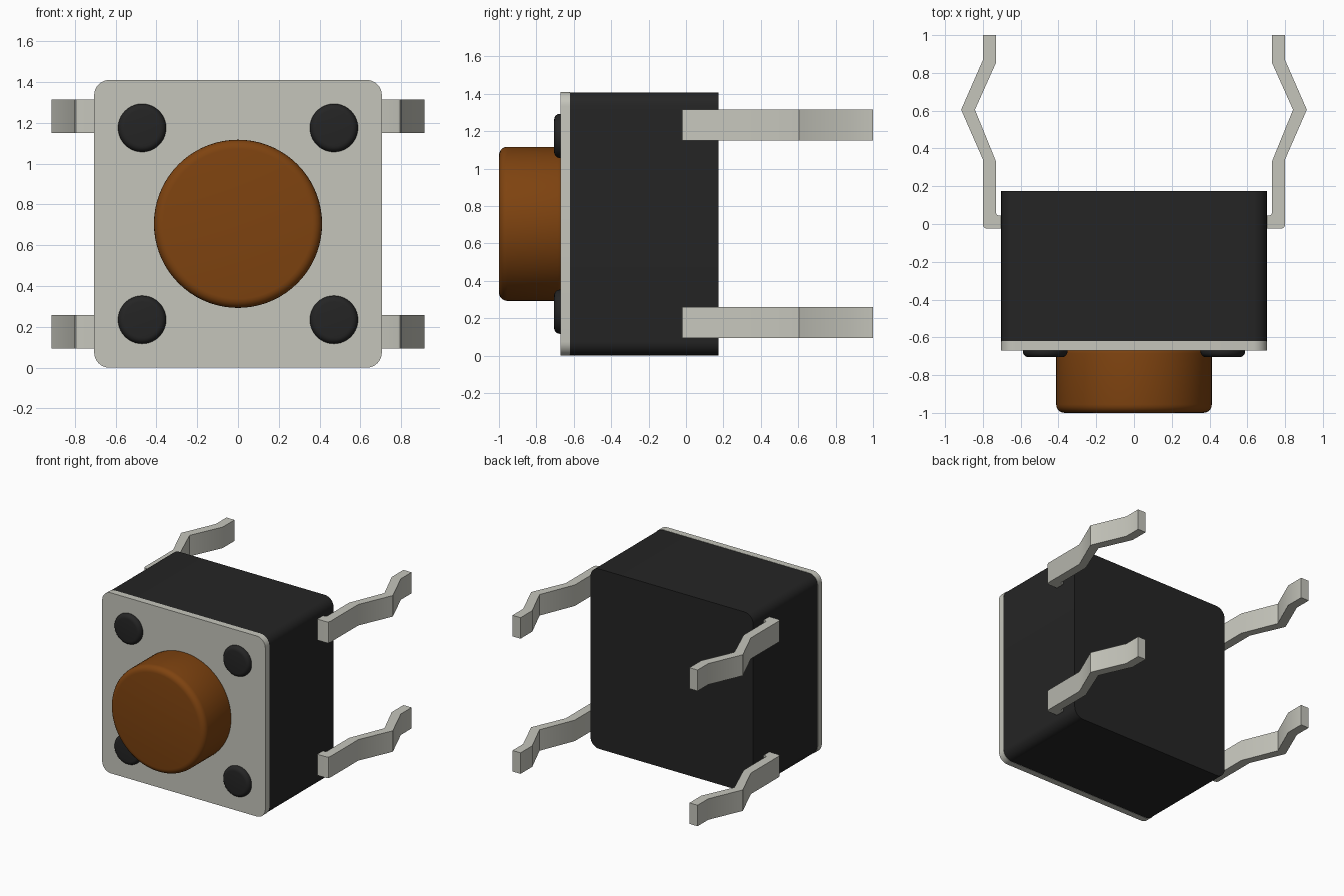
import bpy, bmesh, math
from mathutils import Vector

cube = bpy.data.objects.get("Cube")
if cube:
    bpy.data.objects.remove(cube, do_unlink=True)


def material(name, rgb):
    m = bpy.data.materials.new(name)
    m.use_nodes = True
    m.diffuse_color = (*rgb, 1)
    m.node_tree.nodes["Principled BSDF"].inputs["Base Color"].default_value = (*rgb, 1)
    return m


METAL = material("light metal", (0.56, 0.56, 0.50))
BLACK = material("black plastic", (0.018, 0.018, 0.018))
BROWN = material("brown plastic", (0.21, 0.056, 0.005))


def prism(name, points, sweep, mat, bevel=0):
    """Extrude a closed outline along the sweep vector."""
    bm = bmesh.new()
    face = bm.faces.new([bm.verts.new(p) for p in points])
    ext = bmesh.ops.extrude_face_region(bm, geom=[face])
    moved = [g for g in ext["geom"] if isinstance(g, bmesh.types.BMVert)]
    bmesh.ops.translate(bm, vec=Vector(sweep), verts=moved)
    bmesh.ops.recalc_face_normals(bm, faces=bm.faces)
    mesh = bpy.data.meshes.new(name)
    bm.to_mesh(mesh)
    bm.free()
    mesh.materials.append(mat)
    ob = bpy.data.objects.new(name, mesh)
    bpy.context.collection.objects.link(ob)
    bpy.ops.object.select_all(action='DESELECT')
    ob.select_set(True)
    bpy.context.view_layer.objects.active = ob
    if bevel:
        mod = ob.modifiers.new("rounded rim", 'BEVEL')
        mod.width, mod.segments = bevel, 5
        mod.limit_method, mod.angle_limit = 'ANGLE', math.radians(40)
        bpy.ops.object.modifier_apply(modifier=mod.name)
    bpy.ops.object.shade_smooth_by_angle(angle=math.radians(30))
    return ob


def rounded_square(half, r, y, zc, n=8):
    pts = []
    for k, (sx, sz) in enumerate([(1, 1), (-1, 1), (-1, -1), (1, -1)]):
        for i in range(n + 1):
            a = math.pi / 2 * (k + i / n)
            pts.append((sx * (half - r) + r * math.cos(a), y,
                        zc + sz * (half - r) + r * math.sin(a)))
    return pts


def circle(x, y, z, r, n):
    return [(x + r * math.cos(2 * math.pi * i / n), y, z + r * math.sin(2 * math.pi * i / n))
            for i in range(n)]


MID = 0.705  # height of the centre axis

# Housing and front cover
prism("housing", rounded_square(0.703, 0.075, -0.62, MID), (0, 0.795, 0), BLACK)
prism("cover_plate", rounded_square(0.705, 0.075, -0.67, MID), (0, 0.05, 0), METAL)

# Push button
prism("push_button", circle(0, -1, MID, 0.412, 72), (0, 0.36, 0), BROWN, 0.045)

# Corner rivets and bent legs
leg = [(0.60, -0.025), (0.78, -0.025), (0.794, -0.019), (0.80, -0.005), (0.80, 0.342),
       (0.915, 0.605), (0.80, 0.868), (0.80, 1.0), (0.73, 1.0), (0.73, 0.855),
       (0.842, 0.605), (0.73, 0.33), (0.73, 0.058), (0.726, 0.049), (0.717, 0.045),
       (0.60, 0.045)]
for sx, side in ((1, "left"), (-1, "right")):
    for sz, level in ((1, "upper"), (-1, "lower")):
        prism(f"rivet_{level}_{side}", circle(sx * 0.47, -0.705, MID + sz * 0.47, 0.118, 40),
              (0, 0.075, 0), BLACK, 0.03)
        z = MID + sz * 0.528 - 0.082
        prism(f"leg_{level}_{side}", [(sx * x, y, z) for x, y in leg], (0, 0, 0.164), METAL)
